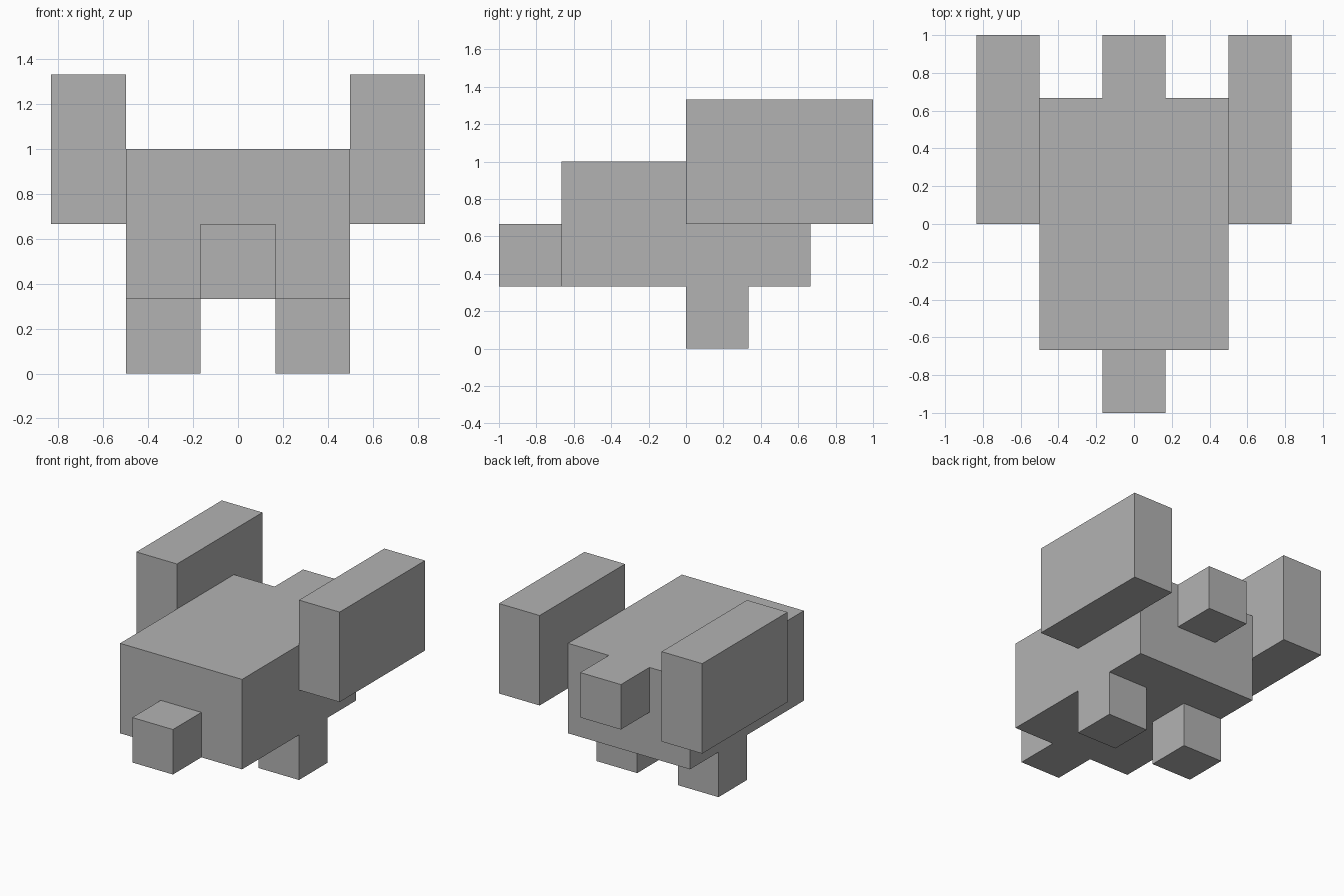
import bpy

cube = bpy.data.objects.get("Cube")
if cube:
    bpy.data.objects.remove(cube, do_unlink=True)

U = 1 / 3  # one block

grey = bpy.data.materials.new("plain_grey")
grey.use_nodes = True
colour = (0.45, 0.45, 0.45, 1)
grey.diffuse_color = colour
grey.node_tree.nodes["Principled BSDF"].inputs["Base Color"].default_value = colour


def block(name, centre, size):
    """Add a box, with its centre and size given in blocks."""
    bpy.ops.mesh.primitive_cube_add(size=1, location=[c * U for c in centre])
    obj = bpy.context.object
    obj.name = name
    obj.scale = [s * U for s in size]
    bpy.ops.object.transform_apply(location=False, rotation=False, scale=True)
    obj.data.materials.append(grey)


# Central body, with the nose low at the front and the tail high at the back
block("body", (0, 0, 2), (3, 4, 2))
block("nose", (0, -2.5, 1.5), (1, 1, 1))
block("tail", (0, 2.5, 2.5), (1, 1, 1))

# Paired legs and wings
for side, x in (("left", 1), ("right", -1)):
    block(side + "_leg", (x, 0.5, 0.5), (1, 1, 1))
    block(side + "_wing", (2 * x, 1.5, 3), (1, 3, 2))
